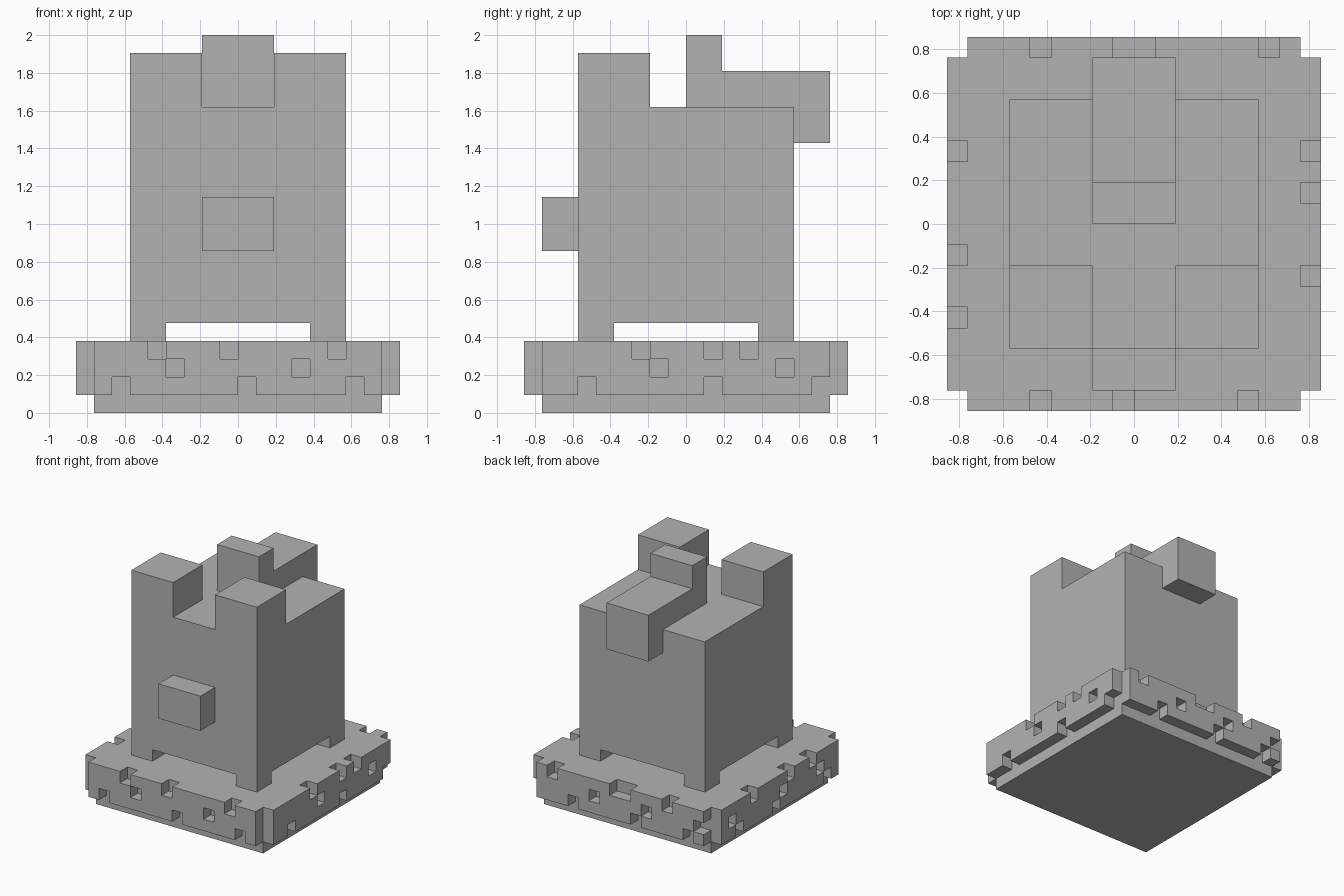
import bpy, bmesh
from itertools import product
from mathutils import Vector

old = bpy.data.objects.get("Cube")
if old:
    bpy.data.objects.remove(old)

U = 2 / 21  # size of one block

stone = bpy.data.materials.new("stone_grey")
stone.use_nodes = True
GREY = (0.45, 0.45, 0.45, 1)
stone.diffuse_color = GREY
stone.node_tree.nodes["Principled BSDF"].inputs["Base Color"].default_value = GREY


def box(x0, x1, y0, y1, z0, z1):
    """All block cells inside a box given in block units."""
    return set(product(range(x0, x1), range(y0, y1), range(z0, z1)))


def build(name, cells):
    """Skin the outside of a set of block cells and merge flat areas."""
    bm = bmesh.new()
    verts = {}

    def vert(p):
        key = tuple(p)
        if key not in verts:
            verts[key] = bm.verts.new(Vector(key) * U)
        return verts[key]

    for cell in cells:
        for axis, side in product(range(3), (0, 1)):
            beside = list(cell)
            beside[axis] += 2 * side - 1
            if tuple(beside) in cells:
                continue
            a, b = (axis + 1) % 3, (axis + 2) % 3
            loop = []
            for da, db in ((0, 0), (1, 0), (1, 1), (0, 1)):
                p = list(cell)
                p[axis] += side
                p[a] += da
                p[b] += db
                loop.append(vert(p))
            bm.faces.new(loop if side else loop[::-1])
    bmesh.ops.dissolve_limit(bm, angle_limit=0.01, verts=bm.verts, edges=bm.edges)
    mesh = bpy.data.meshes.new(name)
    bm.to_mesh(mesh)
    bm.free()
    mesh.materials.append(stone)
    obj = bpy.data.objects.new(name, mesh)
    bpy.context.collection.objects.link(obj)


# Base: a slab with a raised panel on each side
base = box(-8, 8, -8, 8, 0, 4) | box(-8, 8, -9, 9, 1, 4) | box(-9, 9, -8, 8, 1, 4)

# Missing bricks of each panel, by layer height
front_gaps = {3: (-5, -1, 5), 2: (-4, 3), 1: (-7, 0, 6)}
back_gaps = {3: (-5, -1, 0, 6), 2: (-8, -3, 2), 1: (-7, -2, 4)}
right_gaps = {3: (-3, 1, 3), 2: (-2, 5), 1: (-6, 1, 7)}
left_gaps = {3: (-5, -2, 3), 2: (-6, -1, 6), 1: (-7, 0, 5)}
for gaps, axis, depth in ((front_gaps, 0, -9), (back_gaps, 0, 8),
                          (right_gaps, 1, 8), (left_gaps, 1, -9)):
    for z, places in gaps.items():
        for s in places:
            base.discard((s, depth, z) if axis == 0 else (depth, s, z))
build("base", base)

# Tower body standing on four corner feet, with two front battlements
tower = box(-6, 6, -6, 6, 5, 17)
for x in (-6, 4):
    for y in (-6, 4):
        tower |= box(x, x + 2, y, y + 2, 4, 5)
for x in (-6, 2):
    tower |= box(x, x + 4, -6, -2, 17, 20)
build("tower", tower)

# Block on the front wall
build("front_block", box(-2, 2, -8, -6, 9, 12))

# Stepped ridge on the roof, overhanging the back wall
build("roof_ridge", box(-2, 2, 0, 2, 17, 21) | box(-2, 2, 2, 8, 17, 19)
      | box(-2, 2, 6, 8, 15, 19))
